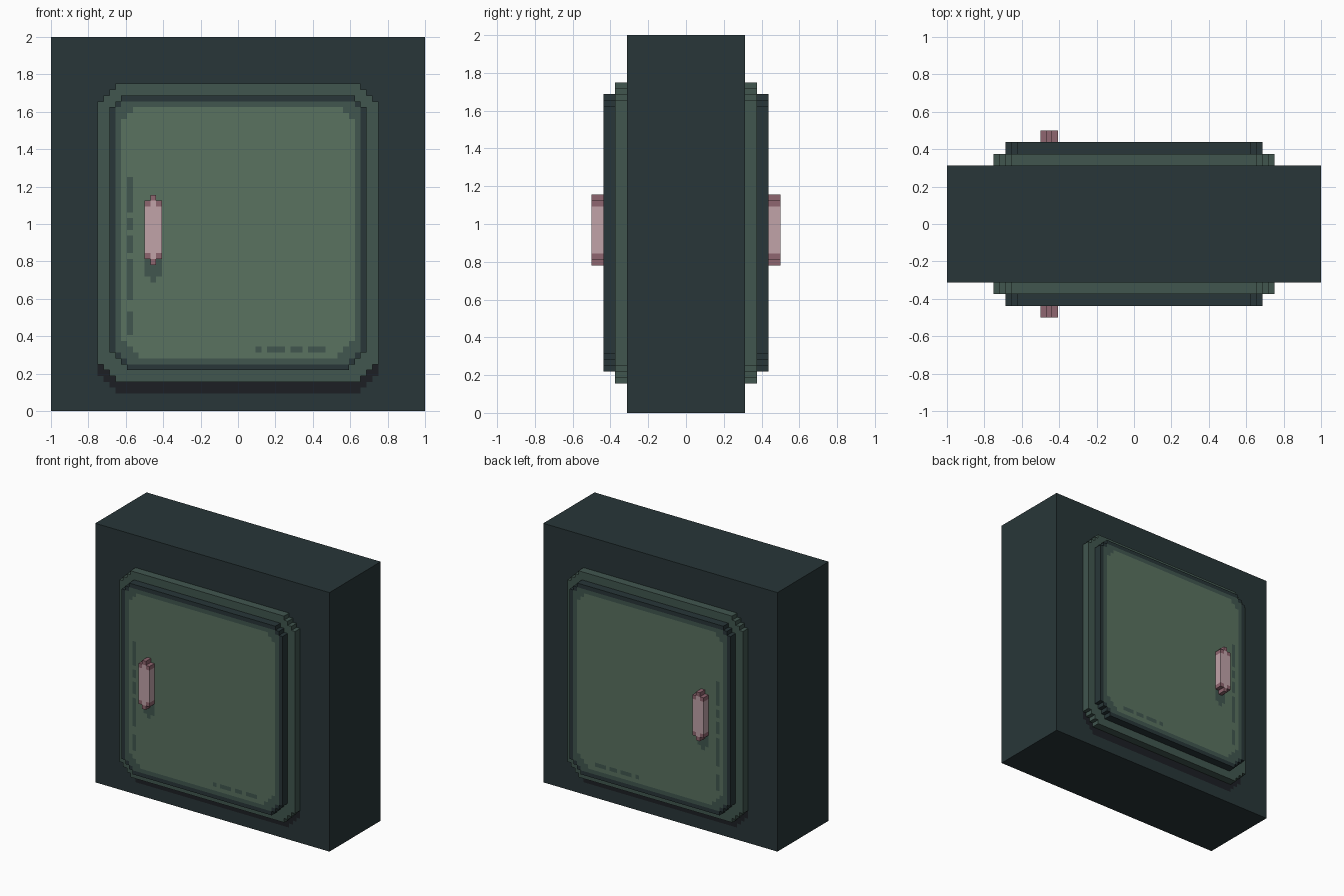
import bpy, bmesh
from mathutils import Vector

if "Cube" in bpy.data.objects:
    bpy.data.objects.remove(bpy.data.objects["Cube"])

V = 1 / 32      # one pixel block; all sizes below are in blocks
LAYER = 0.03    # tiny lift that keeps painted areas above the surface


def material(name, hex_code):
    def lin(c):
        return c / 12.92 if c <= 0.04045 else ((c + 0.055) / 1.055) ** 2.4
    rgb = [lin(int(hex_code[i:i + 2], 16) / 255) for i in (0, 2, 4)]
    m = bpy.data.materials.new(name)
    m.diffuse_color = (*rgb, 1)
    m.use_nodes = True
    m.node_tree.nodes["Principled BSDF"].inputs["Base Color"].default_value = m.diffuse_color
    return m


DARK = material("dark_slate", "283638")
TRIM = material("trim_green", "41564F")
PANEL = material("panel_green", "5A7260")
SHADE = material("shadow", "1C1F24")
PINK = material("handle_pink", "C1A3A9")
ROSE = material("handle_rose", "8F6670")


def corner(x, z, sx, sz, n):
    """Staircase corner of n steps, from the vertical side to the horizontal one."""
    pts = [(x, z + sz * n)]
    for i in range(1, n + 1):
        pts += [(x + sx * i, z + sz * (n - i + 1)), (x + sx * i, z + sz * (n - i))]
    return pts


def stepped(x0, x1, z0, z1, low=0, high=0):
    """Rectangle with stepped corners, counter-clockwise seen from the front."""
    return (corner(x0, z0, 1, 1, low) + corner(x1, z0, -1, 1, low)[::-1]
            + corner(x1, z1, -1, -1, high) + corner(x0, z1, 1, -1, high)[::-1])


def add_outline(bm, outline, front, depth=0):
    face = bm.faces.new([bm.verts.new((x, -front, z)) for x, z in outline])
    if depth:
        ext = bmesh.ops.extrude_face_region(bm, geom=[face], use_keep_orig=True)
        verts = [g for g in ext["geom"] if isinstance(g, bmesh.types.BMVert)]
        bmesh.ops.translate(bm, verts=verts, vec=(0, depth, 0))
        bmesh.ops.recalc_face_normals(bm, faces=bm.faces)


def finish(name, bm, mats, mirrored=True):
    bmesh.ops.scale(bm, vec=(V, V, V), verts=bm.verts)
    me = bpy.data.meshes.new(name)
    bm.to_mesh(me)
    bm.free()
    for m in mats:
        me.materials.append(m)
    ob = bpy.data.objects.new(name, me)
    bpy.context.collection.objects.link(ob)
    if mirrored:    # same detail on the back
        mod = ob.modifiers.new("both_sides", "MIRROR")
        mod.use_axis = (False, True, False)
        mod.use_mirror_merge = False
    return ob


def part(name, outlines, front, depth, mat, mirrored=True):
    bm = bmesh.new()
    for o in outlines:
        add_outline(bm, o, front, depth)
    return finish(name, bm, [mat], mirrored)


# Solid block and the two raised plates on each side
part("wall_block", [stepped(-32, 32, 0, 64)], 10, 20, DARK, False)
part("hatch_trim", [stepped(-24, 24, 5, 56, 3, 3)], 12, 2, TRIM)
part("hatch_door", [stepped(-22, 22, 7, 54, 3, 2)], 14, 2, DARK)

# Painted areas: shadow under the trim, door border and door panel
part("trim_shadow", [stepped(-24, 24, 3, 8, 3, 0)], 10 + LAYER, 0, SHADE)
part("door_border", [stepped(-21, 21, 8, 53, 2, 1)], 14 + LAYER, 0, TRIM)
part("door_panel", [stepped(-20, 20, 9, 52, 3, 2)], 14 + 2 * LAYER, 0, PANEL)

# Scratches along the handle side and the bottom, and the handle shadow
marks = [stepped(-19, -18, a, b) for a, b in
         ((13, 17), (19, 26), (27, 30), (31, 33), (34, 40))]
marks += [stepped(a, b, 10, 11) for a, b in ((3, 4), (5, 8), (9, 11), (12, 15))]
part("door_scratches", marks, 14 + 3 * LAYER, 0, TRIM)
part("handle_shadow", [stepped(-16, -13, 22, 34, 1, 1)], 14 + 3 * LAYER, 0, TRIM)

# Handle: stepped bar, sliced so its ends can be coloured darker
bm = bmesh.new()
add_outline(bm, stepped(-16, -13, 25, 37, 1, 1), 16, 2)
cuts = [((0, 0, z), (0, 0, 1)) for z in (26, 27, 35, 36)]
cuts += [((x, 0, 0), (1, 0, 0)) for x in (-15, -14)]
for co, no in cuts:
    bmesh.ops.bisect_plane(bm, geom=bm.verts[:] + bm.edges[:] + bm.faces[:],
                           plane_co=Vector(co), plane_no=Vector(no))
for f in bm.faces:
    c = f.calc_center_median()
    middle = abs(c.x + 14.5) < 0.4
    low, high = (26, 36) if middle else (27, 35)
    f.material_index = 0 if low < c.z < high else 1
finish("door_handle", bm, [PINK, ROSE])
